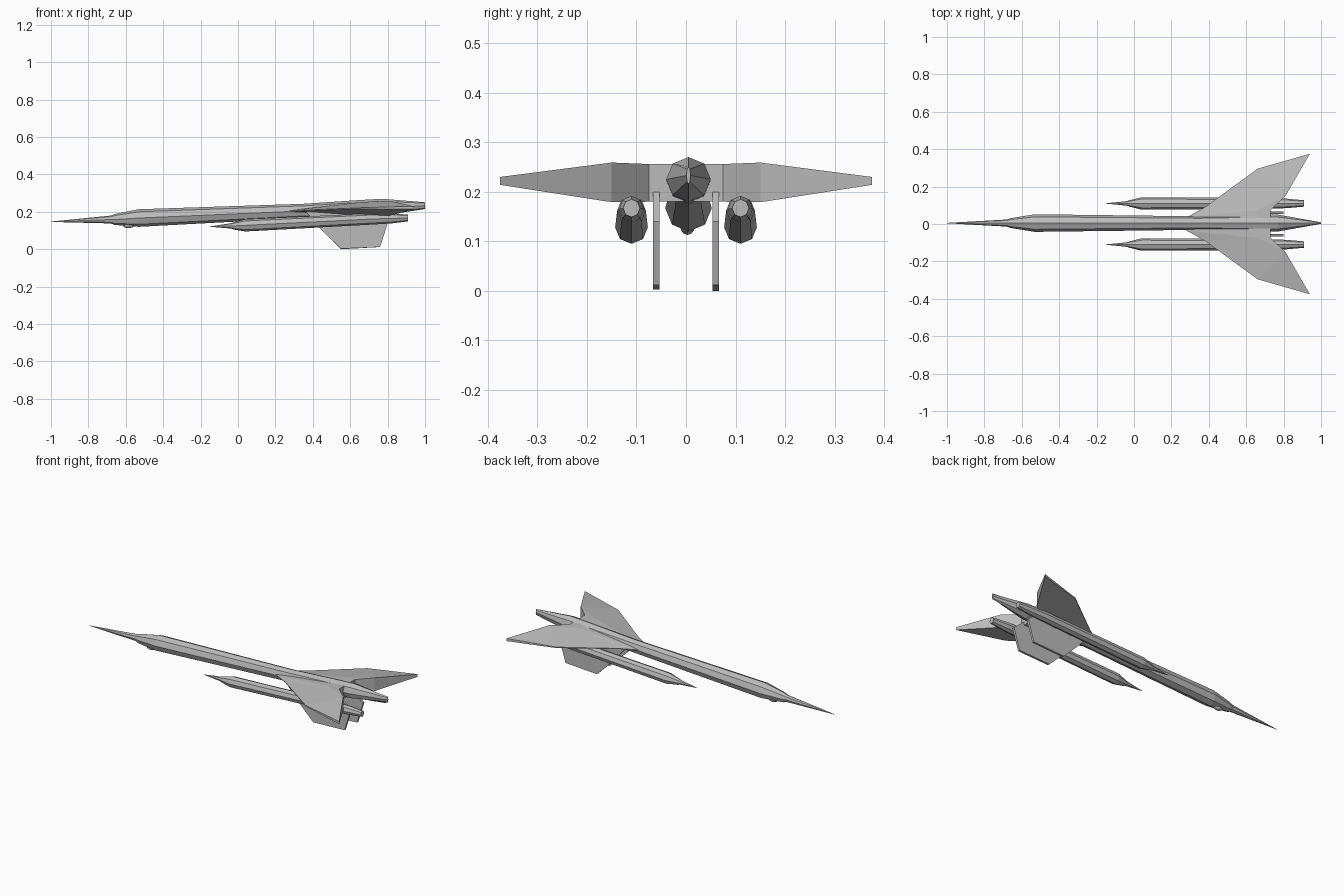
import bpy, bmesh, math

cube = bpy.data.objects.get("Cube")
if cube:
    bpy.data.objects.remove(cube)

grey = bpy.data.materials.new("hull grey")
grey.use_nodes = True
grey.diffuse_color = (0.5, 0.5, 0.5, 1)
grey.node_tree.nodes["Principled BSDF"].inputs["Base Color"].default_value = (0.5, 0.5, 0.5, 1)


def finish(name, bm):
    bmesh.ops.recalc_face_normals(bm, faces=bm.faces)
    mesh = bpy.data.meshes.new(name)
    bm.to_mesh(mesh)
    bm.free()
    mesh.materials.append(grey)
    obj = bpy.data.objects.new(name, mesh)
    bpy.context.collection.objects.link(obj)
    return obj


def loft(name, stations, y, sides=8):
    """Skin rings along x; each station is x, centre z, half width, half height."""
    bm = bmesh.new()
    rings = []
    for x, z, w, h in stations:
        angles = [2 * math.pi * i / sides for i in range(sides)]
        rings.append([bm.verts.new((x, y + w * math.sin(a), z + h * math.cos(a))) for a in angles])
    for a, b in zip(rings, rings[1:]):
        for i in range(sides):
            j = (i + 1) % sides
            bm.faces.new((a[i], a[j], b[j], b[i]))
    bm.faces.new(rings[0])
    bm.faces.new(rings[-1])
    return finish(name, bm)


# Long fuselage with needle nose and wedge tail
loft("fuselage", [
    (-1.0, 0.147, 0.001, 0.001),
    (-0.68, 0.159, 0.019, 0.021),
    (-0.66, 0.159, 0.026, 0.029),
    (-0.53, 0.167, 0.047, 0.047),
    (0.35, 0.205, 0.036, 0.038),
    (0.65, 0.219, 0.044, 0.044),
    (0.77, 0.225, 0.045, 0.045),
    (1.0, 0.233, 0.004, 0.018)], 0.005)

# Chin sensor dome under the nose
bm = bmesh.new()
bmesh.ops.create_uvsphere(bm, u_segments=8, v_segments=6, radius=0.03)
bmesh.ops.scale(bm, vec=(1.1, 0.5, 0.6), verts=bm.verts)
bmesh.ops.translate(bm, vec=(-0.585, 0.003, 0.131), verts=bm.verts)
finish("chin_dome", bm)


def wing(name, side):
    """Wedge wing: sharp leading edge, deep trailing edge thinning to the tip."""
    # x, y, middle z, half thickness
    plan = [(0.25, 0.0, 0.203, 0.002), (0.28, 0.035, 0.204, 0.002),
            (0.38, 0.09, 0.208, 0.002), (0.66, 0.295, 0.219, 0.003),
            (0.94, 0.375, 0.222, 0.008), (0.81, 0.15, 0.219, 0.04),
            (0.73, 0.075, 0.218, 0.038), (0.73, 0.0, 0.218, 0.038),
            (0.66, 0.0, 0.217, 0.035), (0.66, 0.075, 0.217, 0.035)]
    panels = [(0, 1, 9, 8), (1, 2, 9), (2, 3, 9), (3, 5, 9), (3, 4, 5), (9, 5, 6), (8, 9, 6, 7)]
    bm = bmesh.new()
    top = [bm.verts.new((x, side * y, z + h)) for x, y, z, h in plan]
    low = [bm.verts.new((x, side * y, z - h)) for x, y, z, h in plan]
    for p in panels:
        bm.faces.new([top[i] for i in p])
        bm.faces.new([low[i] for i in reversed(p)])
    for i in range(7):
        bm.faces.new((top[i], top[i + 1], low[i + 1], low[i]))
    for a, b in ((7, 8), (8, 0)):
        bm.faces.new((top[a], top[b], low[b], low[a]))
    finish(name, bm)


def fin(name, side):
    """Flat ventral plate hanging under the wing."""
    outline = [(0.36, 0.205), (0.43, 0.12), (0.55, 0.003), (0.76, 0.012),
               (0.80, 0.14), (0.73, 0.2)]
    if side > 0:
        outline[2] = (0.55, 0.0)
    bm = bmesh.new()
    face = bm.faces.new([bm.verts.new((x, side * 0.06 - 0.0065, z)) for x, z in outline])
    ext = bmesh.ops.extrude_face_region(bm, geom=[face], use_keep_orig=True)
    moved = [v for v in ext["geom"] if isinstance(v, bmesh.types.BMVert)]
    bmesh.ops.translate(bm, vec=(0, 0.013, 0), verts=moved)
    finish(name, bm)


# Mirrored wings, fins and engine pods
for label, side in (("left", 1), ("right", -1)):
    wing(label + "_wing", side)
    fin(label + "_ventral_fin", side)
    loft(label + "_engine_pod", [
        (-0.15, 0.121, 0.001, 0.001),
        (-0.04, 0.125, 0.012, 0.014),
        (-0.02, 0.125, 0.018, 0.02),
        (0.04, 0.128, 0.033, 0.033),
        (0.72, 0.162, 0.029, 0.03),
        (0.82, 0.165, 0.025, 0.027),
        (0.91, 0.167, 0.017, 0.018)], side * 0.11)
